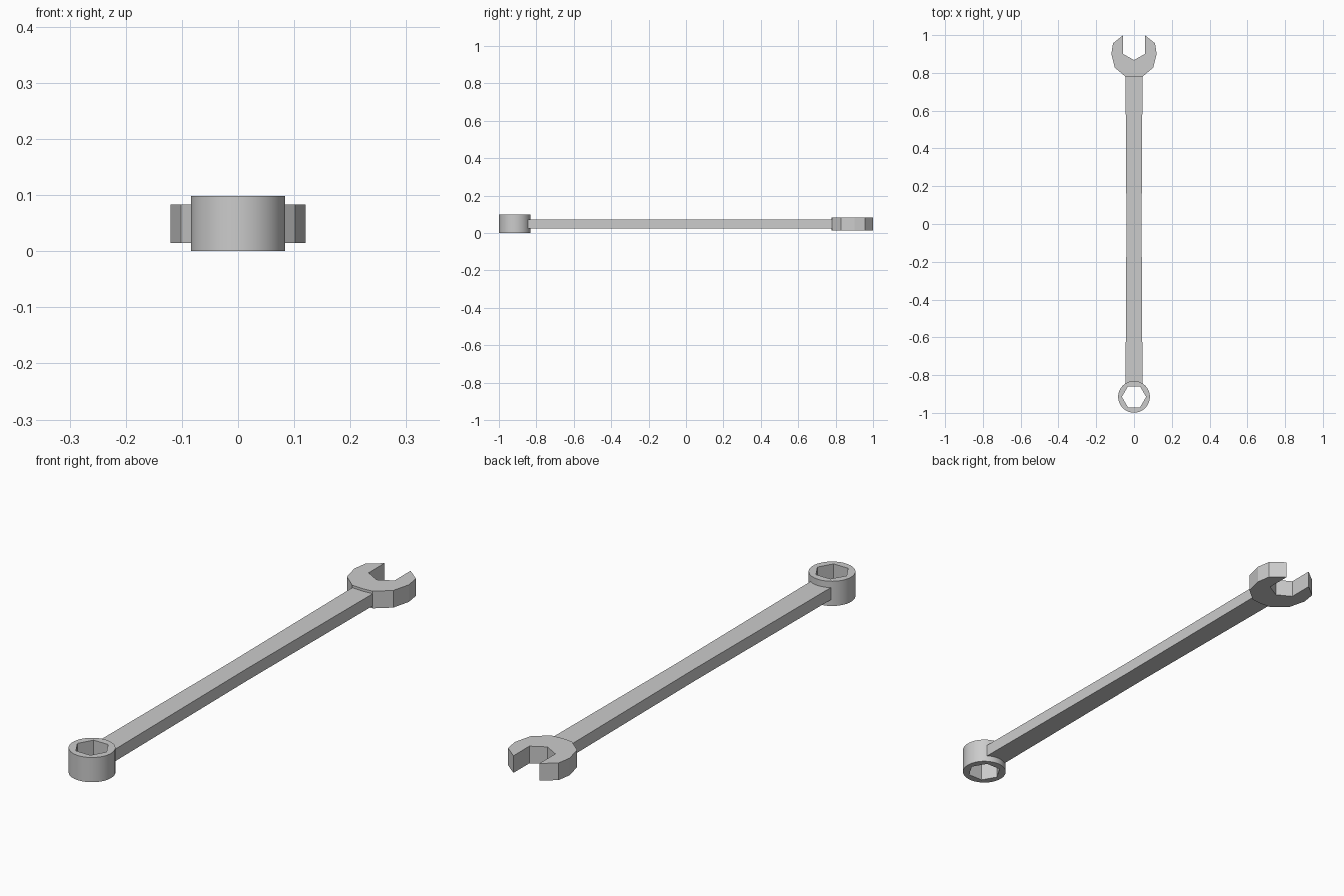
import bpy, bmesh, math

cube = bpy.data.objects.get("Cube")
if cube:
    bpy.data.objects.remove(cube, do_unlink=True)

# Single steel material
STEEL = (0.6, 0.6, 0.6, 1.0)
steel = bpy.data.materials.new("steel grey")
steel.use_nodes = True
steel.diffuse_color = STEEL
steel.node_tree.nodes["Principled BSDF"].inputs["Base Color"].default_value = STEEL

MID_Z = 0.049
RING_Y = -0.915


def finish(name, bm):
    bmesh.ops.recalc_face_normals(bm, faces=bm.faces)
    mesh = bpy.data.meshes.new(name)
    bm.to_mesh(mesh)
    bm.free()
    mesh.materials.append(steel)
    obj = bpy.data.objects.new(name, mesh)
    bpy.context.collection.objects.link(obj)
    return obj


def slab(name, half_outline, thickness):
    """Extrude an outline, given by its +x half, around the middle height."""
    mirrored = [(-x, y) for x, y in reversed(half_outline) if x > 0]
    bm = bmesh.new()
    verts = [bm.verts.new((x, y, MID_Z - thickness / 2))
             for x, y in half_outline + mirrored]
    face = bm.faces.new(verts)
    top = bmesh.ops.extrude_face_region(bm, geom=[face])["geom"]
    bmesh.ops.translate(bm, vec=(0, 0, thickness),
                        verts=[v for v in top if isinstance(v, bmesh.types.BMVert)])
    return finish(name, bm)


# Handle, slightly waisted in the middle
slab("handle", [(0.045, -0.85), (0.04, 0.0), (0.045, 0.79)], 0.048)

# Open jaw with a V-bottomed slot
slab("open_jaw", [(0, 0.777), (0.045, 0.78), (0.102, 0.828), (0.12, 0.9),
                  (0.111, 0.957), (0.057, 1.0), (0.057, 0.9), (0, 0.868)], 0.068)

# Box end: round outer wall, hexagonal bore, flat annular faces
SIDES = 48
HEX_R = 0.064
HEX_STEP = math.pi / 3


def ring_loop(bm, radius_at, z):
    loop = []
    for i in range(SIDES):
        a = 2 * math.pi * i / SIDES
        r = radius_at(a)
        loop.append(bm.verts.new((r * math.cos(a), RING_Y + r * math.sin(a), z)))
    return loop


def round_radius(a):
    return 0.084


def hex_radius(a):
    return HEX_R * math.cos(HEX_STEP / 2) / math.cos(a % HEX_STEP - HEX_STEP / 2)


bm = bmesh.new()
height = 2 * MID_Z
loops = [ring_loop(bm, f, z) for f, z in
         [(round_radius, 0), (round_radius, height), (hex_radius, height), (hex_radius, 0)]]
for k in range(4):
    a, b = loops[k], loops[(k + 1) % 4]
    for i in range(SIDES):
        j = (i + 1) % SIDES
        bm.faces.new((a[i], a[j], b[j], b[i]))
box_end = finish("box_end", bm)
bpy.context.view_layer.objects.active = box_end
box_end.select_set(True)
bpy.ops.object.shade_smooth_by_angle(angle=math.radians(30))
